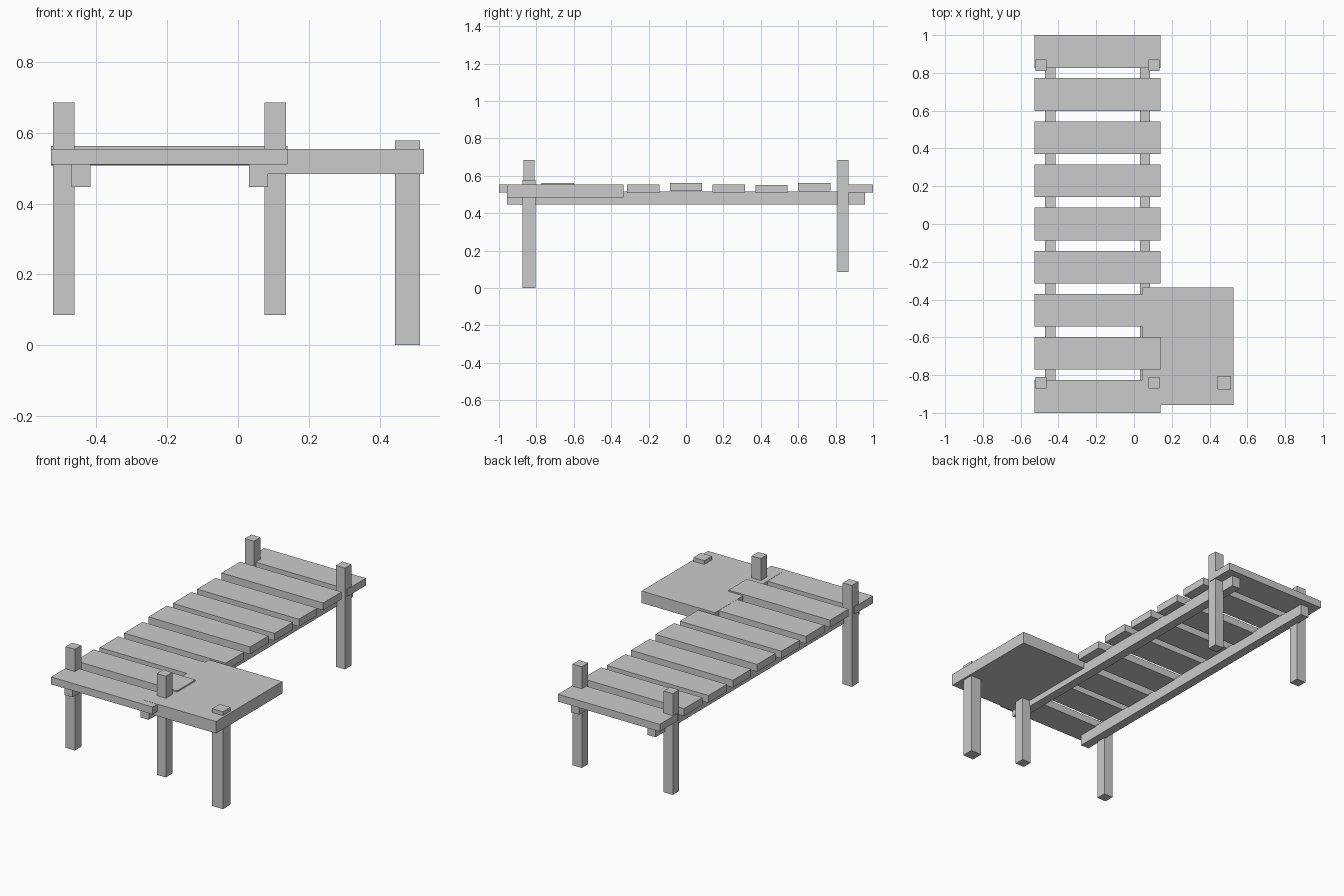
import bpy

if "Cube" in bpy.data.objects:
    bpy.data.objects.remove(bpy.data.objects["Cube"])


def box(name, x, y, z):
    """Axis-aligned box from (min, max) pairs."""
    bpy.ops.mesh.primitive_cube_add(
        size=1, location=[(a + b) / 2 for a, b in (x, y, z)])
    ob = bpy.context.object
    ob.name = name
    ob.scale = [b - a for a, b in (x, y, z)]
    bpy.ops.object.transform_apply(location=False, rotation=False, scale=True)
    return ob


# Walkway planks, front to back, each sitting at a slightly different height
plank_tops = [0.554, 0.563, 0.554, 0.553, 0.562, 0.555, 0.552, 0.561, 0.555]
for i, top in enumerate(plank_tops):
    yc = -0.9135 + i * 0.2284
    box(f"plank_{i + 1}", (-0.528, 0.14), (yc - 0.0865, yc + 0.0865),
        (top - 0.0435, top))

# Long support beams under the planks
for side, x in (("left", -0.4435), ("right", 0.0575)):
    box(f"{side}_beam", (x - 0.027, x + 0.027), (-0.958, 0.958), (0.447, 0.516))

# Corner posts
for side, x in (("left", -0.4925), ("right", 0.1055)):
    for end, y in (("front", -0.84), ("back", 0.84)):
        box(f"{end}_{side}_post", (x - 0.03, x + 0.03), (y - 0.03, y + 0.03),
            (0.085, 0.686))

# Side platform and its taller outer post
box("side_platform", (0.044, 0.526), (-0.957, -0.335), (0.484, 0.555))
box("platform_post", (0.443, 0.514), (-0.875, -0.804), (0.0, 0.578))
